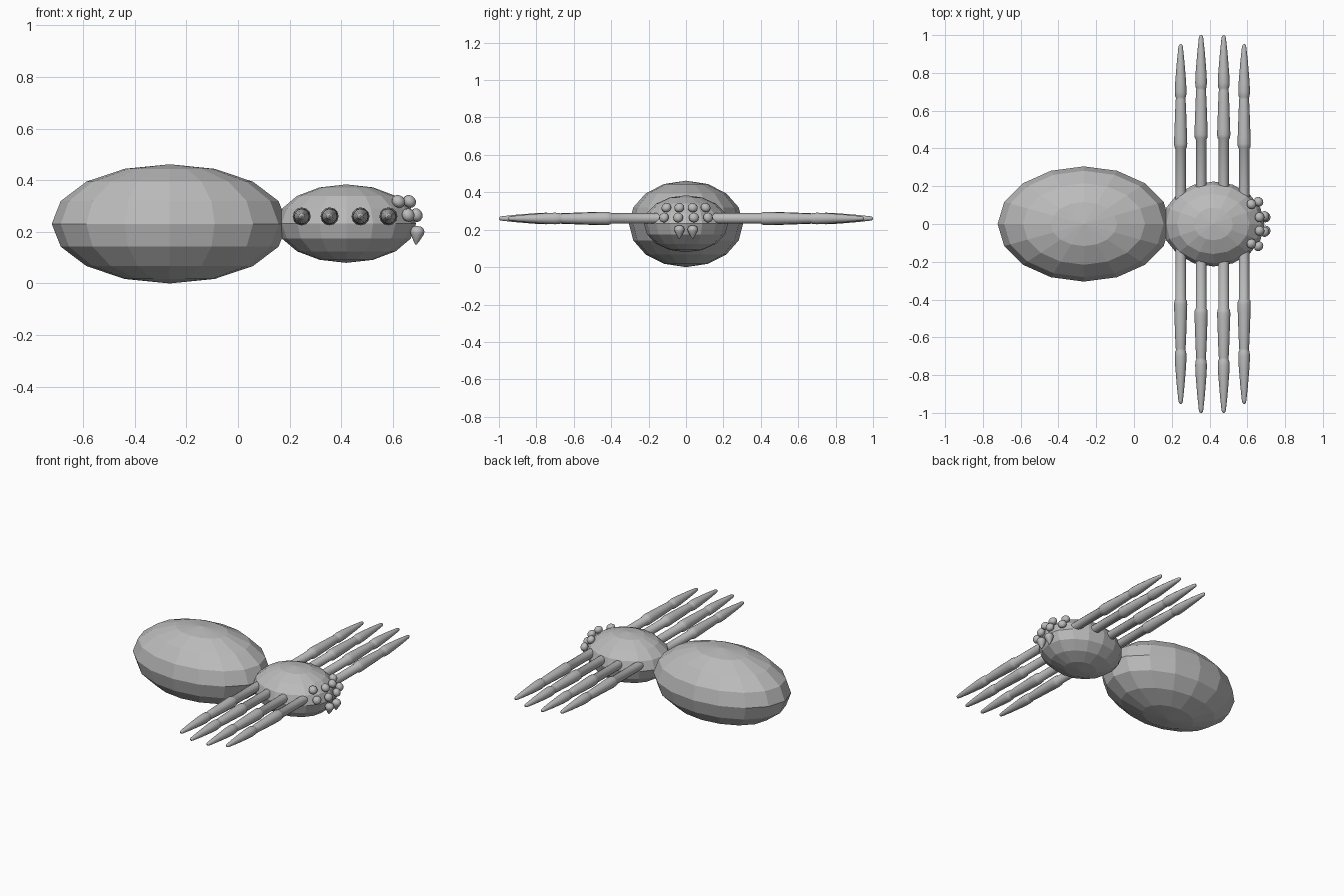
import bpy, bmesh, math
from mathutils import Vector

if "Cube" in bpy.data.objects:
    bpy.data.objects.remove(bpy.data.objects["Cube"])

grey = bpy.data.materials.new("plain grey")
grey.diffuse_color = (0.5, 0.5, 0.5, 1)
grey.use_nodes = True
grey.node_tree.nodes["Principled BSDF"].inputs["Base Color"].default_value = grey.diffuse_color


def finish(obj, name, smooth):
    obj.name = name
    obj.data.materials.append(grey)
    if smooth:
        bpy.ops.object.shade_smooth_by_angle(angle=math.radians(40))


def ellipsoid(name, loc, size, seg=16, rings=8, smooth=False, aim=None):
    bpy.ops.mesh.primitive_uv_sphere_add(segments=seg, ring_count=rings, radius=1, location=loc)
    obj = bpy.context.object
    obj.scale = size
    if aim:
        obj.rotation_euler = Vector(aim).to_track_quat('Z', 'Y').to_euler()
    finish(obj, name, smooth)
    return obj


def lathe(name, start, axis, profile, sides=12):
    """Surface of revolution: profile holds (distance along axis, radius)."""
    turn = Vector(axis).to_track_quat('Z', 'Y')
    bm = bmesh.new()
    loops = []
    for d, r in profile:
        loops.append([bm.verts.new(Vector(start) + turn @ Vector(
            (r * math.cos(math.tau * i / sides), r * math.sin(math.tau * i / sides), d)))
            for i in range(sides)])
    for a, b in zip(loops, loops[1:]):
        for i in range(sides):
            j = (i + 1) % sides
            bm.faces.new((a[i], a[j], b[j], b[i]))
    bm.faces.new(loops[0][::-1])
    bm.faces.new(loops[-1])
    mesh = bpy.data.meshes.new(name)
    bm.to_mesh(mesh)
    bm.free()
    obj = bpy.data.objects.new(name, mesh)
    bpy.context.collection.objects.link(obj)
    bpy.ops.object.select_all(action='DESELECT')
    obj.select_set(True)
    bpy.context.view_layer.objects.active = obj
    finish(obj, name, True)


# Faceted body
ellipsoid("abdomen", (-0.265, 0, 0.231), (0.457, 0.305, 0.231))
ellipsoid("head", (0.42, 0, 0.232), (0.27, 0.225, 0.152))

# Three-part legs; the middle pairs reach further out
for n, (x, out) in enumerate([(0.247, 0), (0.355, 0.048), (0.475, 0.048), (0.583, 0)], 1):
    profile = [(0.1, 0.028), (0.400 + out, 0.028),
               (0.407 + out, 0.033), (0.425 + out, 0.035), (0.46 + out, 0.034),
               (0.60 + out, 0.029), (0.660 + out, 0.026), (0.668 + out, 0.025),
               (0.676 + out, 0.029), (0.70 + out, 0.031), (0.75 + out, 0.029),
               (0.86 + out, 0.020), (0.935 + out, 0.012), (0.947 + out, 0.009),
               (0.952 + out, 0.003)]
    for side, label in ((-1, "front"), (1, "back")):
        lathe(f"{label}_leg_{n}", (x, 0, 0.26), (0, side, 0), profile)

# Eyes in two rows and a pair of fangs
eyes = [(0.665, 0.036, 0.318), (0.622, 0.105, 0.318),
        (0.692, 0.042, 0.265), (0.66, 0.118, 0.265)]
for side in (-1, 1):
    for n, (x, y, z) in enumerate(eyes, 1):
        normal = ((x - 0.42) / 0.073, side * y / 0.051, (z - 0.232) / 0.023)
        ellipsoid(f"eye_{n}", (x, side * y, z), (0.027, 0.027, 0.023), 12, 8, True, normal)
    lathe("fang", (0.697, side * 0.036, 0.222), (-0.1, 0, -1),
          [(0, 0.012), (0.006, 0.022), (0.018, 0.028), (0.03, 0.026),
           (0.055, 0.013), (0.071, 0.003)])
